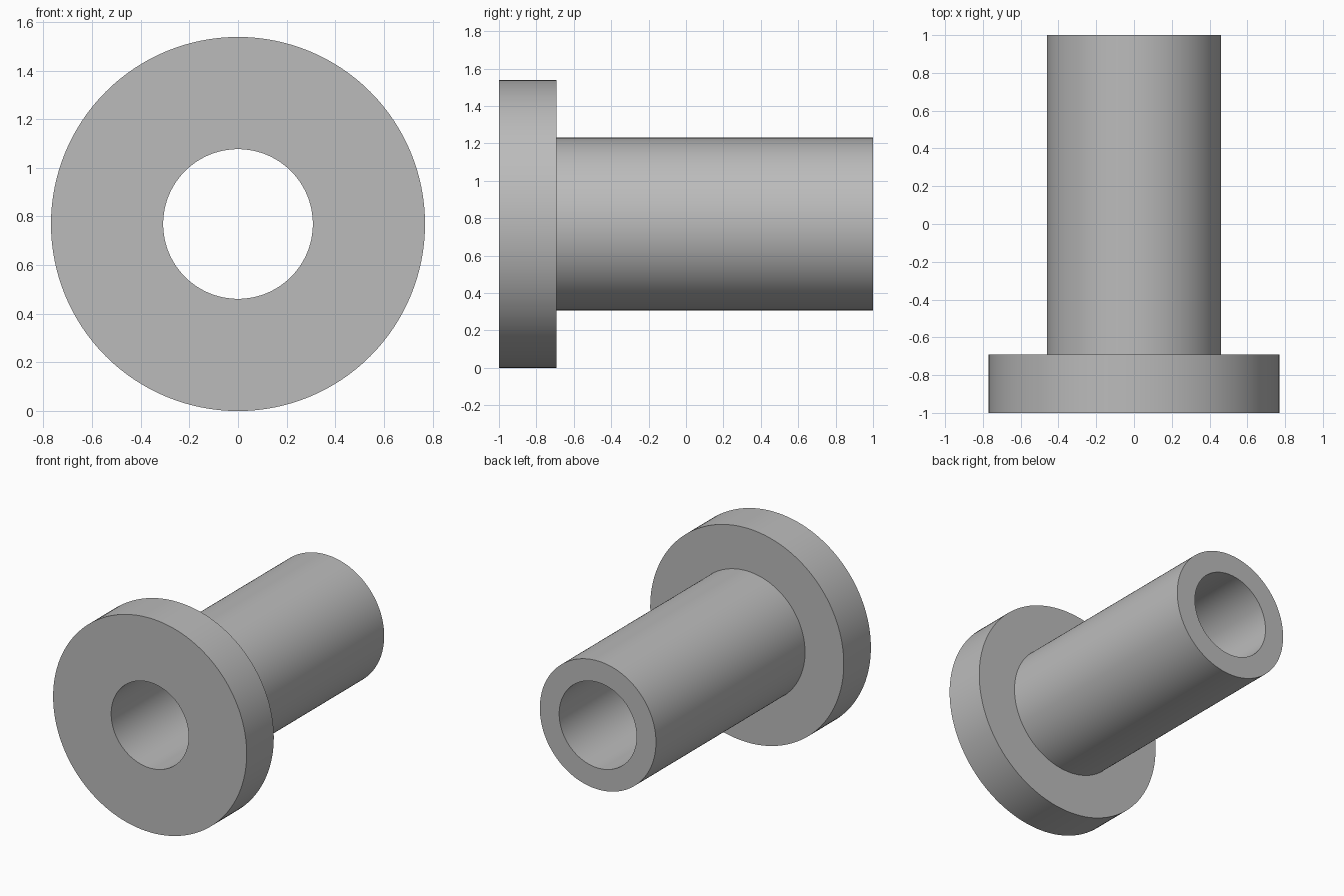
import bpy
import bmesh
from math import radians, tau
from mathutils import Matrix, Vector

cube = bpy.data.objects.get("Cube")
if cube:
    bpy.data.objects.remove(cube, do_unlink=True)

SEGMENTS = 128
FLANGE_R, TUBE_R, BORE_R = 0.769, 0.4615, 0.3077
FRONT, SHOULDER, BACK = -1.0, -0.692, 1.0

grey = bpy.data.materials.new("plain grey")
grey.use_nodes = True
colour = (0.5, 0.5, 0.5, 1)
grey.diffuse_color = colour
grey.node_tree.nodes["Principled BSDF"].inputs["Base Color"].default_value = colour


def lathe(name, profile):
    """Revolve a closed (radius, y) profile about the y axis."""
    bm = bmesh.new()
    verts = [bm.verts.new((r, y, 0)) for r, y in profile]
    edges = [bm.edges.new((v, verts[(i + 1) % len(verts)])) for i, v in enumerate(verts)]
    bmesh.ops.spin(bm, geom=verts + edges, cent=(0, 0, 0), axis=(0, 1, 0),
                   angle=tau, steps=SEGMENTS, use_merge=True)
    bmesh.ops.remove_doubles(bm, verts=bm.verts, dist=1e-5)
    bmesh.ops.recalc_face_normals(bm, faces=bm.faces)
    # Rest the flange on the ground
    bm.transform(Matrix.Translation(Vector((0, 0, FLANGE_R))))
    mesh = bpy.data.meshes.new(name)
    bm.to_mesh(mesh)
    bm.free()
    mesh.materials.append(grey)
    obj = bpy.data.objects.new(name, mesh)
    bpy.context.collection.objects.link(obj)
    return obj


# Flanged sleeve: wide front collar, long tube, straight through bore
bushing = lathe("flanged_bushing", [
    (BORE_R, FRONT), (FLANGE_R, FRONT), (FLANGE_R, SHOULDER),
    (TUBE_R, SHOULDER), (TUBE_R, BACK), (BORE_R, BACK)])

# Smooth walls with crisp rims
bpy.ops.object.select_all(action="DESELECT")
bushing.select_set(True)
bpy.context.view_layer.objects.active = bushing
bpy.ops.object.shade_smooth_by_angle(angle=radians(30))
